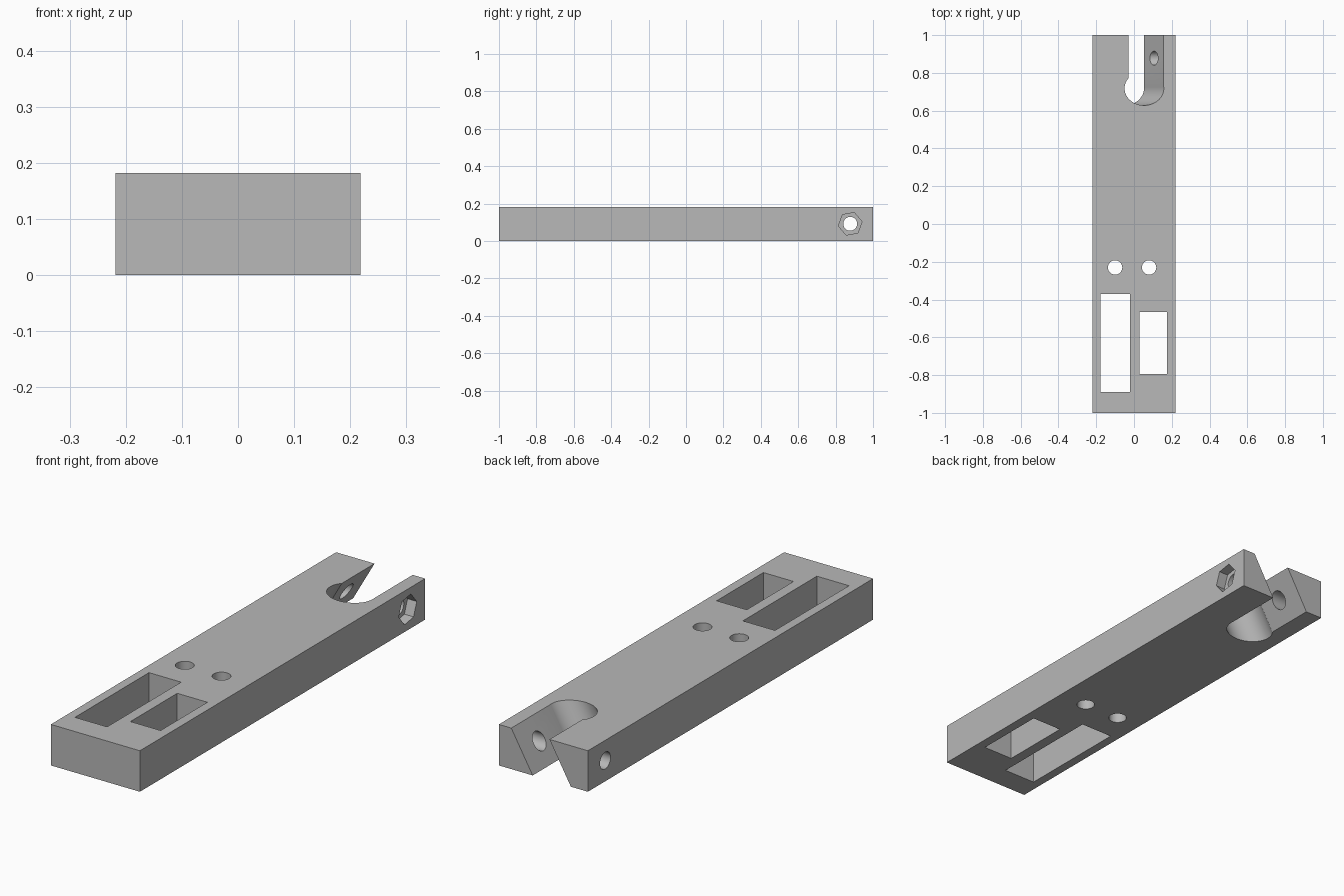
import bpy, bmesh
from math import sin, cos, tan, pi, radians
from mathutils import Vector

if "Cube" in bpy.data.objects:
    bpy.data.objects.remove(bpy.data.objects["Cube"], do_unlink=True)

WIDTH, LENGTH, HEIGHT = 0.437, 2.0, 0.182
LEAN = tan(radians(30))          # sideways run of the slot per unit of height
LOW, SPAN = -0.05, 0.3           # cutters overshoot the bar below and above

grey = bpy.data.materials.new("plain_grey")
grey.use_nodes = True
grey.diffuse_color = (0.48, 0.48, 0.48, 1)
grey.node_tree.nodes["Principled BSDF"].inputs["Base Color"].default_value = (0.48, 0.48, 0.48, 1)


def prism(name, outline, sweep):
    """Closed solid made by sweeping a flat outline along a vector."""
    bm = bmesh.new()
    face = bm.faces.new([bm.verts.new(p) for p in outline])
    swept = bmesh.ops.extrude_face_region(bm, geom=[face], use_keep_orig=True)
    moved = [g for g in swept["geom"] if isinstance(g, bmesh.types.BMVert)]
    bmesh.ops.translate(bm, verts=moved, vec=Vector(sweep))
    bmesh.ops.recalc_face_normals(bm, faces=bm.faces)
    mesh = bpy.data.meshes.new(name)
    bm.to_mesh(mesh)
    bm.free()
    mesh.materials.append(grey)
    obj = bpy.data.objects.new(name, mesh)
    bpy.context.collection.objects.link(obj)
    return obj


def box_outline(x0, x1, y0, y1, z):
    return [(x0, y0, z), (x1, y0, z), (x1, y1, z), (x0, y1, z)]


def ring(sides, ru, rv, turn=0):
    return [(ru * cos(turn + 2 * pi * i / sides), rv * sin(turn + 2 * pi * i / sides))
            for i in range(sides)]


# Main bar
bar = prism("bar", box_outline(-WIDTH / 2, WIDTH / 2, -LENGTH / 2, LENGTH / 2, 0), (0, 0, HEIGHT))

cutters = []

# Two rectangular windows through the front end
for name, x0, x1, y0, y1 in (("long_window", -0.178, -0.02, -0.889, -0.37),
                             ("short_window", 0.028, 0.176, -0.794, -0.466)):
    cutters.append(prism(name, box_outline(x0, x1, y0, y1, LOW), (0, 0, SPAN)))

# Two vertical screw holes
for name, x in (("right_screw_hole", -0.1), ("left_screw_hole", 0.08)):
    outline = [(x + u, -0.23 + v, LOW) for u, v in ring(40, 0.038, 0.038)]
    cutters.append(prism(name, outline, (0, 0, SPAN)))


# Leaning round socket and the leaning slot that opens it to the back
def lean_x(x_at_top, z):
    return x_at_top + (z - HEIGHT) * LEAN


centre = lean_x(0.054, LOW)
outline = [(centre + u, 0.718 + v, LOW) for u, v in ring(72, 0.104, 0.09)]
cutters.append(prism("leaning_socket", outline, (SPAN * LEAN, 0, SPAN)))

high = LOW + SPAN
outline = [(lean_x(x, z), 0.718, z)
           for x, z in ((-0.03, LOW), (0.1575, LOW), (0.1575, high), (-0.03, high))]
cutters.append(prism("leaning_slot", outline, (0, 0.4, 0)))

# Clamp bolt hole across the bar, with a hexagonal nut pocket on the left side
BOLT_Y, BOLT_Z = 0.878, 0.092
outline = [(-0.3, BOLT_Y + u, BOLT_Z + v) for u, v in ring(40, 0.037, 0.037)]
cutters.append(prism("bolt_hole", outline, (0.6, 0, 0)))
outline = [(0.3, BOLT_Y + u, BOLT_Z + v) for u, v in ring(6, 0.064, 0.064, radians(10))]
cutters.append(prism("nut_pocket", outline, (WIDTH / 2 - 0.045 - 0.3, 0, 0)))

# Cut everything out of the bar, then drop the cutters
for cutter in cutters:
    cutter.hide_render = True
    mod = bar.modifiers.new(cutter.name, "BOOLEAN")
    mod.operation = "DIFFERENCE"
    mod.solver = "EXACT"
    mod.object = cutter

bpy.context.view_layer.update()
graph = bpy.context.evaluated_depsgraph_get()
finished = bpy.data.meshes.new_from_object(bar.evaluated_get(graph))
bar.modifiers.clear()
bar.data = finished
for cutter in cutters:
    bpy.data.objects.remove(cutter, do_unlink=True)

# One material, smooth round walls, sharp edges
finished.materials.clear()
finished.materials.append(grey)
for poly in finished.polygons:
    poly.material_index = 0
bpy.ops.object.select_all(action="DESELECT")
bar.select_set(True)
bpy.context.view_layer.objects.active = bar
bpy.ops.object.shade_smooth_by_angle(angle=radians(30))
